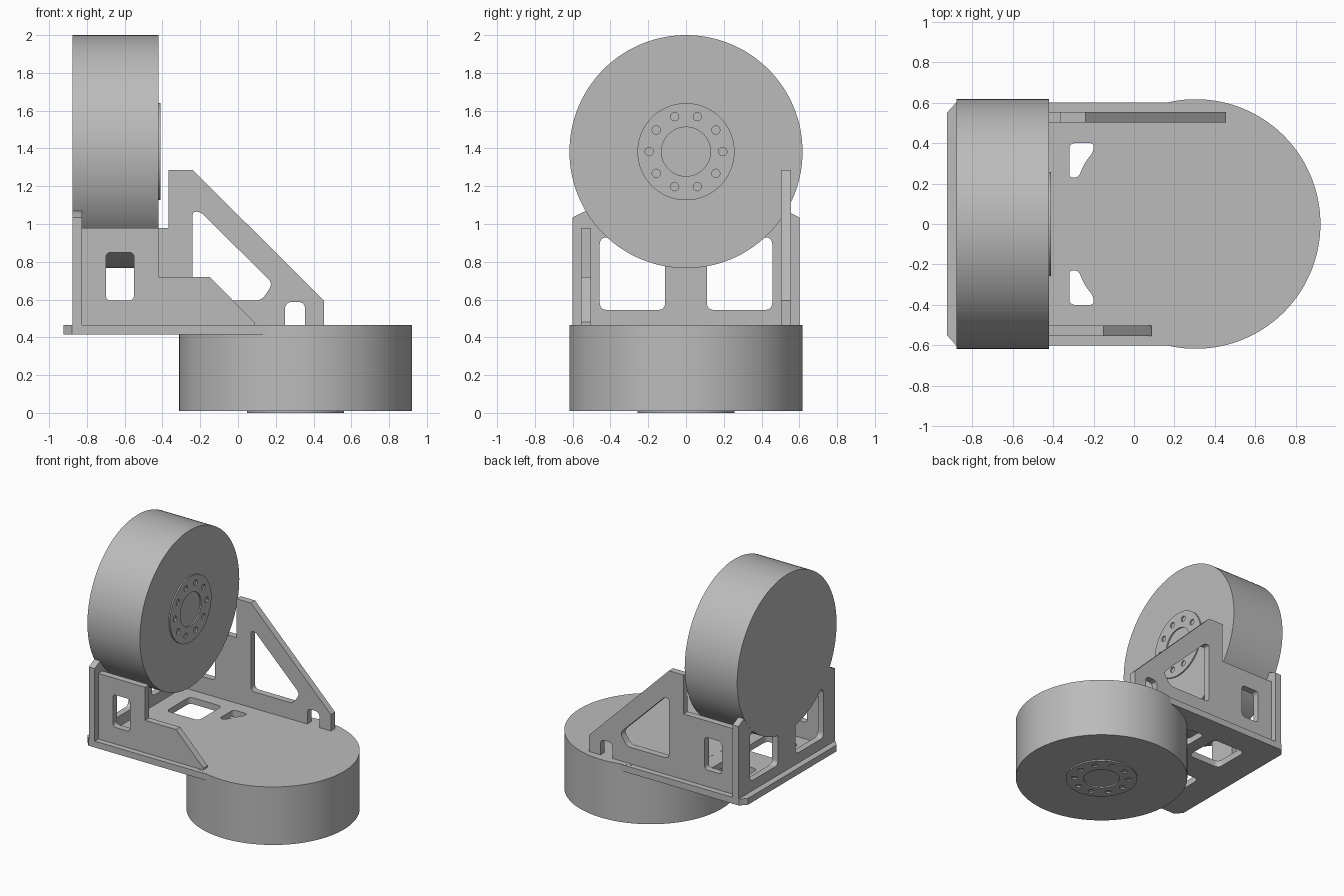
import bpy, bmesh
from math import cos, sin, pi, radians
from mathutils import Vector, Euler

cube = bpy.data.objects.get("Cube")
if cube:
    bpy.data.objects.remove(cube, do_unlink=True)

grey = bpy.data.materials.new("plain grey")
grey.use_nodes = True
colour = (0.5, 0.5, 0.5, 1)
grey.diffuse_color = colour
grey.node_tree.nodes["Principled BSDF"].inputs["Base Color"].default_value = colour

# Drawing planes for flat parts: rotation that stands the sheet up
PLANES = {"xy": (0, 0, 0), "xz": (pi / 2, 0, 0), "yz": (pi / 2, 0, pi / 2)}


def finish(ob):
    ob.data.materials.clear()
    ob.data.materials.append(grey)
    bpy.ops.object.select_all(action="DESELECT")
    ob.select_set(True)
    bpy.context.view_layer.objects.active = ob
    bpy.ops.object.shade_smooth_by_angle(angle=radians(30))


def rounded(points, r, steps=5):
    """Polygon with filleted corners."""
    out = []
    pts = [Vector(p) for p in points]
    for i, p in enumerate(pts):
        a, b = pts[i - 1] - p, pts[(i + 1) % len(pts)] - p
        d = min(r, a.length * 0.45, b.length * 0.45)
        a, b = p + a.normalized() * d, p + b.normalized() * d
        for k in range(steps + 1):
            t = k / steps
            out.append(a * (1 - t) ** 2 + p * 2 * t * (1 - t) + b * t * t)
    return out


def rect(x0, x1, y0, y1):
    return [(x0, y0), (x1, y0), (x1, y1), (x0, y1)]


def circle(x, y, r, n=96):
    return [(x + r * cos(2 * pi * i / n), y + r * sin(2 * pi * i / n)) for i in range(n)]


def sheet(name, plane, offset, thickness, loops):
    """Flat part: first loop is the outline, the others are holes."""
    curve = bpy.data.curves.new(name, "CURVE")
    curve.dimensions = "2D"
    curve.fill_mode = "BOTH"
    curve.extrude = thickness / 2
    for loop in loops:
        spline = curve.splines.new("POLY")
        spline.points.add(len(loop) - 1)
        for point, co in zip(spline.points, loop):
            point.co = (co[0], co[1], 0, 1)
        spline.use_cyclic_u = True
    temp = bpy.data.objects.new(name + "_outline", curve)
    bpy.context.collection.objects.link(temp)
    deps = bpy.context.evaluated_depsgraph_get()
    mesh = bpy.data.meshes.new_from_object(temp.evaluated_get(deps))
    bpy.data.objects.remove(temp, do_unlink=True)
    bm = bmesh.new()
    bm.from_mesh(mesh)
    bmesh.ops.remove_doubles(bm, verts=bm.verts, dist=1e-5)
    bmesh.ops.recalc_face_normals(bm, faces=bm.faces)
    bm.to_mesh(mesh)
    bm.free()
    mesh.transform(Euler(PLANES[plane]).to_matrix().to_4x4())
    ob = bpy.data.objects.new(name, mesh)
    ob.location = offset
    bpy.context.collection.objects.link(ob)
    finish(ob)


def motor(name, centre, rotation):
    bpy.ops.mesh.primitive_cylinder_add(vertices=128, radius=0.617, depth=0.456,
                                        location=centre, rotation=rotation)
    bpy.context.object.name = name
    finish(bpy.context.object)


def hub(name, plane, centre):
    """Thin output ring with a circle of bolt holes."""
    holes = [circle(0.195 * cos(a), 0.195 * sin(a), 0.022, 16)
             for a in (2 * pi * i / 10 for i in range(10))]
    sheet(name, plane, centre, 0.01, [circle(0, 0, 0.257), circle(0, 0, 0.13, 64)] + holes)


# Motors and their output rings
motor("lower_motor", (0.305, 0, 0.238), (0, 0, 0))
hub("lower_hub_ring", "xy", (0.305, 0, 0.005))
motor("upper_motor", (-0.649, 0, 1.383), (0, pi / 2, 0))
hub("upper_hub_ring", "yz", (-0.416, 0, 1.383))

# Base plate with two big windows and two small ones beside the motor
base = [[(-0.925, -0.55), (-0.88, -0.6), (0.305, -0.6),
         (0.305, 0.6), (-0.88, 0.6), (-0.925, 0.55)]]
small = [(-0.32, 0.23), (-0.275, 0.23), (-0.245, 0.3), (-0.2, 0.36), (-0.2, 0.4), (-0.32, 0.4)]
for side in (1, -1):
    base.append(rounded([(x, y * side) for x, y in rect(-0.7, -0.42, 0.11, 0.4)], 0.04))
    base.append(rounded([(x, y * side) for x, y in small], 0.03))
sheet("base_plate", "xy", (0, 0, 0.44), 0.05, base)

# Upright plate holding the upper motor
upright = [[(-0.6, 0.465), (0.6, 0.465), (0.6, 1.035), (0.53, 1.07),
            (-0.53, 1.07), (-0.6, 1.035)]]
for side in (1, -1):
    upright.append(rounded([(y * side, z) for y, z in rect(0.11, 0.457, 0.545, 0.93)], 0.04))
sheet("upright_plate", "yz", (-0.851, 0, 0), 0.05, upright)

# Side gussets
window = rounded(rect(-0.7, -0.55, 0.595, 0.85), 0.03)
front = [(-0.83, 0.465), (0.087, 0.465), (0.087, 0.48), (-0.15, 0.72),
         (-0.42, 0.72), (-0.42, 0.98), (-0.83, 0.98)]
sheet("front_gusset", "xz", (0, -0.529, 0), 0.052, [front, window])

notch = [(0.25, 0.465)] + rounded([(0.25, 0.588), (0.355, 0.588)], 0.0, 1)
back = [(-0.83, 0.465), (0.25, 0.465), (0.25, 0.56), (0.26, 0.58), (0.28, 0.588),
        (0.325, 0.588), (0.345, 0.58), (0.355, 0.56), (0.355, 0.465), (0.455, 0.465),
        (0.455, 0.595), (-0.24, 1.286), (-0.367, 1.286), (-0.367, 0.98), (-0.83, 0.98)]
triangle = rounded([(-0.24, 0.595), (0.125, 0.595), (0.185, 0.685),
                    (-0.2, 1.065), (-0.24, 1.065)], 0.035)
sheet("back_gusset", "xz", (0, 0.529, 0), 0.052, [back, triangle, window])
